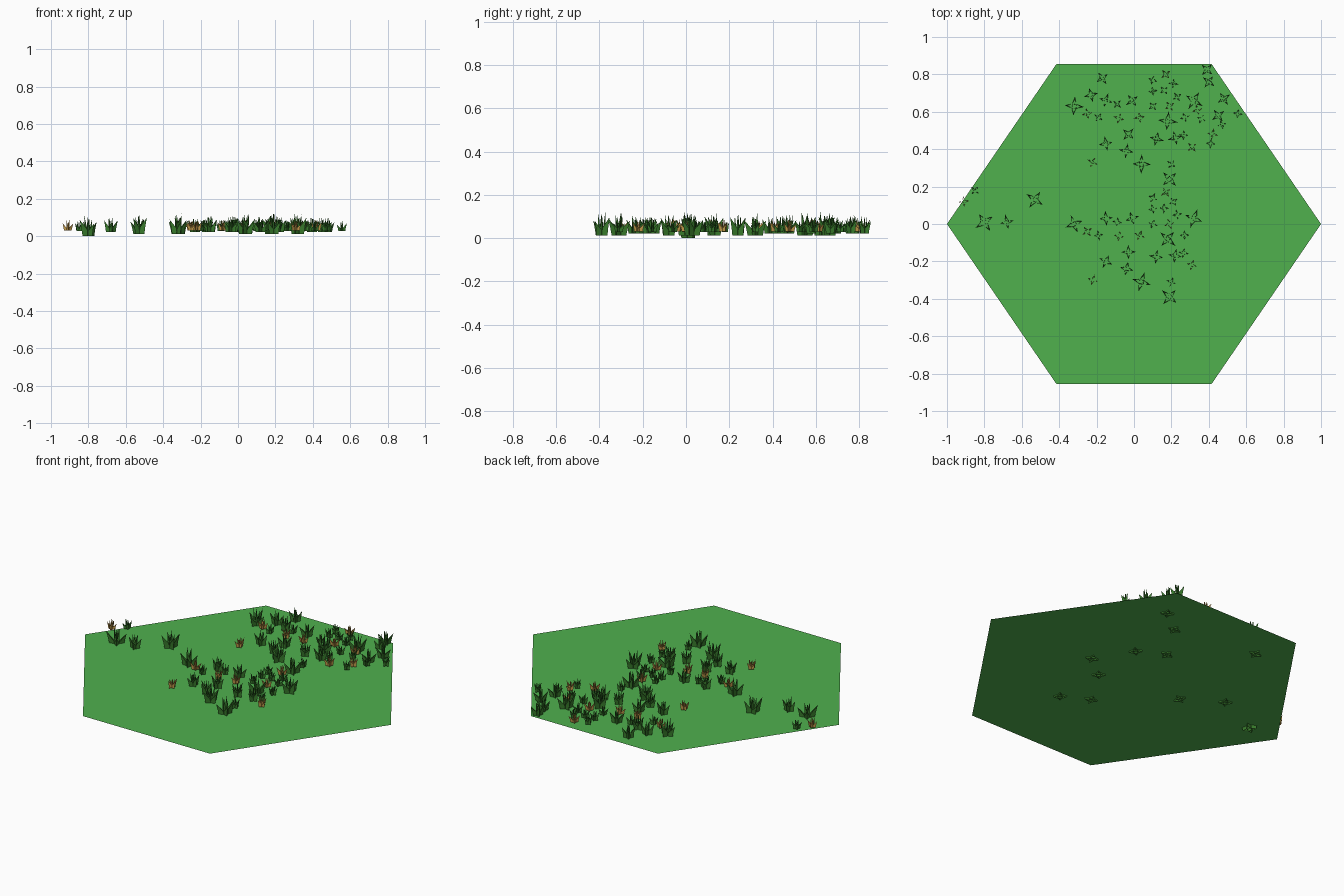
import bpy, math, random
from mathutils import Matrix, Vector

if "Cube" in bpy.data.objects:
    bpy.data.objects.remove(bpy.data.objects["Cube"])

random.seed(4)
GROUND_Z = 0.02


def material(name, rgb):
    m = bpy.data.materials.new(name)
    m.diffuse_color = (*rgb, 1)
    m.use_nodes = True
    m.node_tree.nodes["Principled BSDF"].inputs["Base Color"].default_value = m.diffuse_color
    return m


def mesh_object(name, verts, faces, mat):
    me = bpy.data.meshes.new(name)
    me.from_pydata(verts, [], faces)
    me.materials.append(mat)
    ob = bpy.data.objects.new(name, me)
    bpy.context.collection.objects.link(ob)
    return ob


grass = material("grass", (0.08, 0.44, 0.076))
leaf_green = material("leaf_green", (0.04, 0.20, 0.025))
leaf_gold = material("leaf_gold", (0.55, 0.33, 0.07))

# flat hexagonal ground sheet
hexagon = [(1, 0), (.415, .855), (-.415, .855), (-1, 0), (-.415, -.855), (.415, -.855)]
mesh_object("ground", [(x, y, GROUND_Z) for x, y in hexagon], [tuple(range(6))], grass)


def add_leaf(verts, faces, mat, keel, inner, half, tip_r, tip_z):
    """Keeled blade: V-shaped foot, slightly bulged middle, pointed tip."""
    n = len(verts)
    mid_r = keel + (tip_r - keel) * .35
    pts = [(inner, -half, 0), (keel, 0, 0), (inner, half, 0),
           (inner + .08, -half * .85, tip_z * .42), (mid_r, 0, tip_z * .42),
           (inner + .08, half * .85, tip_z * .42), (tip_r, 0, tip_z)]
    verts.extend(mat @ Vector(p) for p in pts)
    faces.extend(tuple(n + i for i in f) for f in
                 [(0, 1, 4, 3), (1, 2, 5, 4), (3, 4, 6), (4, 5, 6)])


def add_tuft(verts, faces, x, y, r, z, height):
    turn = random.uniform(0, math.pi / 2)
    base = (Matrix.Translation((x, y, z)) @ Matrix.Rotation(turn, 4, 'Z')
            @ Matrix.Diagonal((r, r, height, 1)))
    for i in range(4):
        # outer leaf, then an upright inner leaf between
        a = i * math.pi / 2
        add_leaf(verts, faces, base @ Matrix.Rotation(a, 4, 'Z'),
                 .68, .2, .24, random.uniform(.9, 1.08), random.uniform(.58, .78))
        add_leaf(verts, faces, base @ Matrix.Rotation(a + math.pi / 4, 4, 'Z'),
                 .36, .08, .16, random.uniform(.22, .42), random.uniform(.8, 1))


# size classes: radius, foot height, tuft height
SIZES = {"huge": (.055, 0, .115), "big": (.052, .012, .112), "medium": (.039, .022, .085),
         "small": (.027, .027, .06), "gold": (.03, .03, .06)}

# the patch that is laid out twice along y
PATCH = {
    "big": [(-.32, 0), (.04, -.31), (.19, -.39), (.18, -.08), (.32, .03)],
    "medium": [(-.15, .03), (-.01, .03), (-.03, -.15), (-.04, -.24), (-.15, -.2),
               (.12, -.175), (.22, -.17)],
    "small": [(-.19, -.06), (-.09, .01), (.2, -.31), (.265, -.155), (.27, -.06),
              (.1, 0), (.23, .05), (.16, .085), (.1, .08), (.1, .14), (.21, .12)],
    "gold": [(-.25, -.04), (-.08, -.065), (.03, -.06), (-.22, -.3), (.31, -.22),
             (.19, 0), (.17, .17)],
}
# single tufts at the left corner and the back right edge
EXTRAS = {
    "huge": [(-.8, .01)],
    "big": [(-.53, .13)],
    "medium": [(-.68, .01), (-.17, .78), (-.23, .69), (.39, .825), (.4, .76),
               (.48, .67), (.45, .58)],
    "small": [(-.85, .18), (.47, .53), (.555, .59), (.41, .43), (.36, .56)],
    "gold": [(-.91, .12), (.42, .48), (.34, .61)],
}

green, gold = ([], []), ([], [])
for layout, shifts in ((PATCH, (0, .63)), (EXTRAS, (0,))):
    for size, points in layout.items():
        r, z, h = SIZES[size]
        target = gold if size == "gold" else green
        for dy in shifts:
            for x, y in points:
                add_tuft(*target, x, y + dy, r, z, h)

mesh_object("green_tufts", *green, leaf_green)
mesh_object("dry_tufts", *gold, leaf_gold)
